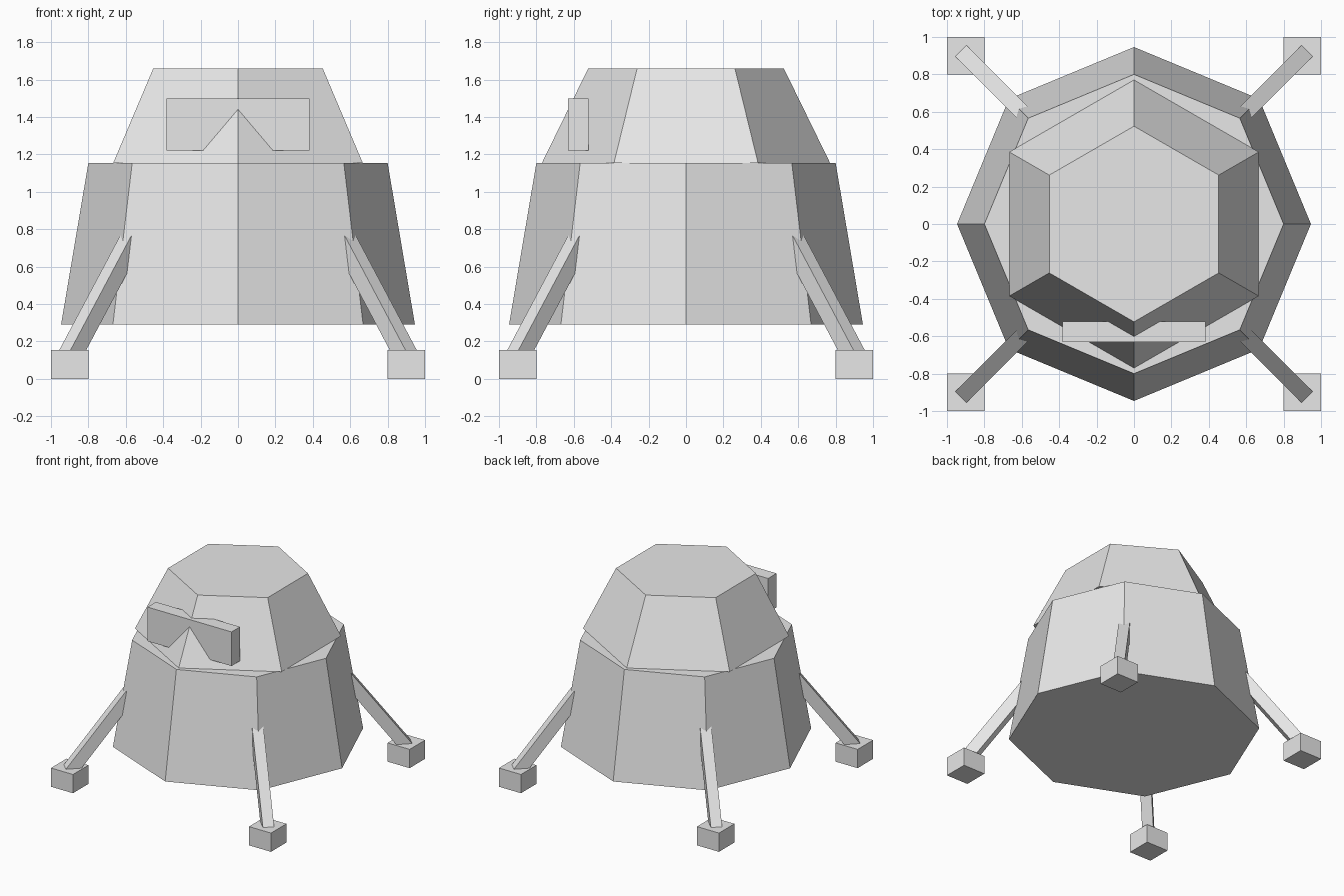
import bpy
import math
from mathutils import Vector

cube = bpy.data.objects.get("Cube")
if cube:
    bpy.data.objects.remove(cube, do_unlink=True)

# Single hull colour
grey = bpy.data.materials.new("light_grey")
grey.use_nodes = True
grey.diffuse_color = (0.8, 0.8, 0.8, 1)
grey.node_tree.nodes["Principled BSDF"].inputs["Base Color"].default_value = (0.8, 0.8, 0.8, 1)


def finish(name):
    obj = bpy.context.object
    obj.name = name
    obj.data.materials.clear()
    obj.data.materials.append(grey)
    return obj


def frustum(name, sides, r_bottom, r_top, z_bottom, z_top):
    """Closed tapered prism with a corner pointing to the front."""
    bpy.ops.mesh.primitive_cone_add(
        vertices=sides, radius1=r_bottom, radius2=r_top,
        depth=z_top - z_bottom, location=(0, 0, (z_bottom + z_top) / 2))
    return finish(name)


def box(name, centre, size):
    bpy.ops.mesh.primitive_cube_add(size=1, location=centre)
    obj = finish(name)
    obj.scale = size
    return obj


# Capsule: octagonal body below a hexagonal cabin
frustum("lower_body", 8, 0.946, 0.80, 0.29, 1.155)
frustum("upper_cabin", 6, 0.77, 0.523, 1.155, 1.66)

# Visor box, with the front ridge of the cabin piercing it
box("front_visor", (0, -0.575, 1.36), (0.764, 0.11, 0.28))

# Four diagonal legs, each with a square foot
LEG_SLOPE = 1.33
for side, sx in (("left", 1), ("right", -1)):
    for end, sy in (("front", -1), ("back", 1)):
        box(f"{end}_{side}_foot", (0.9 * sx, 0.9 * sy, 0.077), (0.2, 0.2, 0.154))
        out = Vector((sx, sy, 0)).normalized()
        low = out * 1.275 + Vector((0, 0, 0.12))
        rise = 0.68
        high = low - out * (rise / LEG_SLOPE) + Vector((0, 0, rise))
        leg = box(f"{end}_{side}_leg", (low + high) / 2,
                  (0.095, 0.085, (high - low).length))
        lean = -math.atan(1 / LEG_SLOPE)
        leg.rotation_euler = (0, lean, math.atan2(sy, sx))
